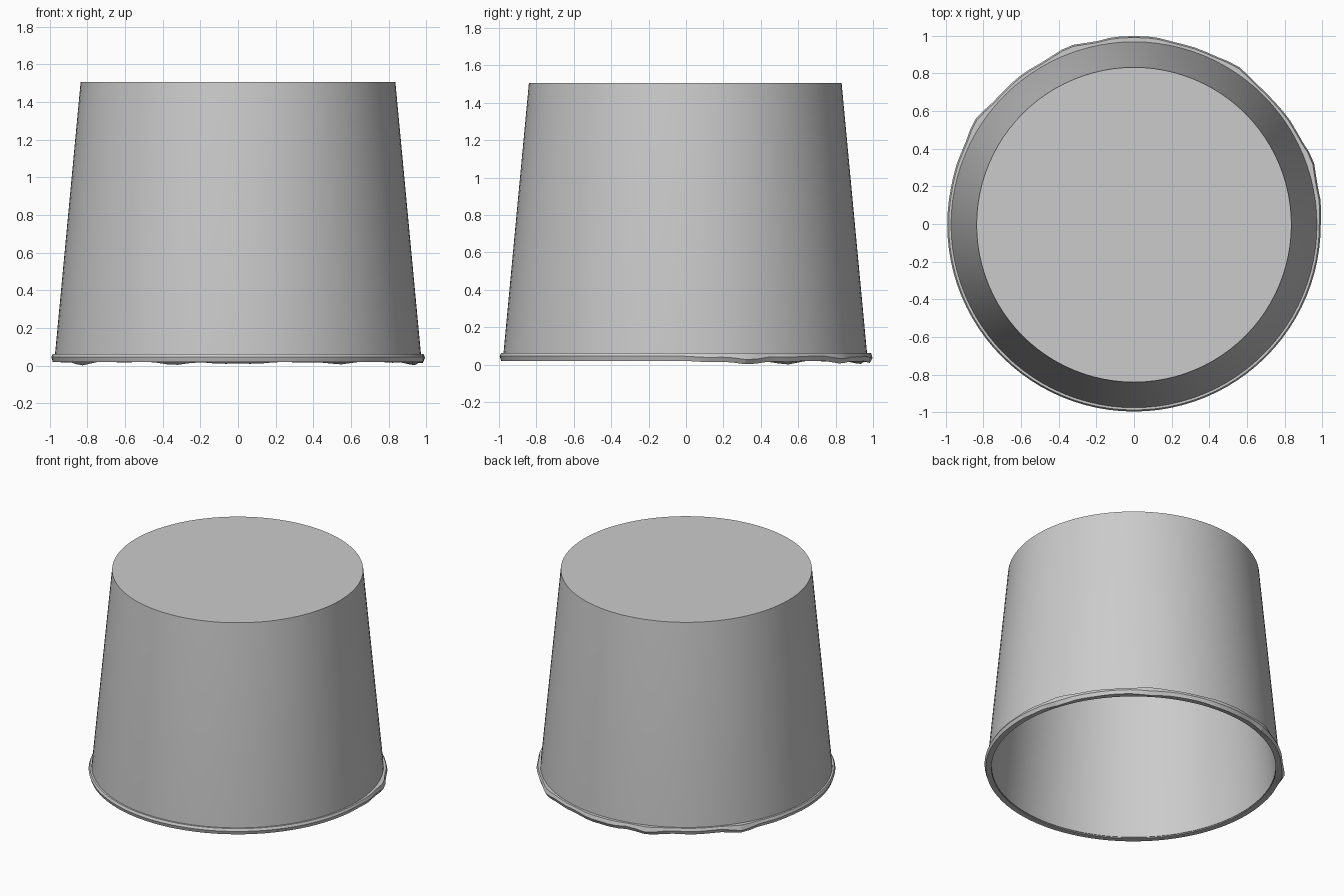
import bpy, bmesh, math

cube = bpy.data.objects.get("Cube")
if cube:
    bpy.data.objects.remove(cube, do_unlink=True)

SEGMENTS = 96
CENTRE_Y = -0.004

grey = bpy.data.materials.new("plain grey")
grey.use_nodes = True
COLOUR = (0.6, 0.6, 0.6, 1)
grey.diffuse_color = COLOUR
grey.node_tree.nodes["Principled BSDF"].inputs["Base Color"].default_value = COLOUR


def lathe(name, profile, closed=False, warp=None):
    """Spin (radius, height) points round z; open profiles get end caps."""
    bm = bmesh.new()
    rings = []
    for k, (r, z) in enumerate(profile):
        ring = []
        for i in range(SEGMENTS):
            a = math.tau * i / SEGMENTS
            rr, zz = warp(k, a, r, z) if warp else (r, z)
            ring.append(bm.verts.new((rr * math.cos(a), rr * math.sin(a) + CENTRE_Y, zz)))
        rings.append(ring)
    pairs = list(zip(rings, rings[1:]))
    if closed:
        pairs.append((rings[-1], rings[0]))
    else:
        bm.faces.new(rings[0])
        bm.faces.new(rings[-1])
    for a, b in pairs:
        for i in range(SEGMENTS):
            j = (i + 1) % SEGMENTS
            bm.faces.new((a[i], a[j], b[j], b[i]))
    bmesh.ops.recalc_face_normals(bm, faces=bm.faces)
    mesh = bpy.data.meshes.new(name)
    bm.to_mesh(mesh)
    bm.free()
    mesh.materials.append(grey)
    obj = bpy.data.objects.new(name, mesh)
    bpy.context.collection.objects.link(obj)
    bpy.ops.object.select_all(action="DESELECT")
    obj.select_set(True)
    bpy.context.view_layer.objects.active = obj
    bpy.ops.object.shade_smooth_by_angle(angle=math.radians(15))
    return obj


# Tapered hollow shell: outer top, down the outside, up the inside, inner floor
lathe("bucket_shell", [(0.836, 1.505), (0.972, 0.06), (0.972, 0.03),
                       (0.946, 0.03), (0.815, 1.485)])

# Ragged burrs along the back of the rim: angle -> outward bulge
BURRS = {8: 0.008, 20: 0.022, 33: 0.006, 57: 0.016, 70: 0.004, 85: 0.013,
         95: 0.013, 110: 0.02, 128: 0.004, 147: 0.022, 160: 0.004}


def burr(k, a, r, z):
    if k in (1, 2, 3):
        deg = math.degrees(a)
        for at, bulge in BURRS.items():
            t = max(0, 1 - abs(deg - at) / 8)
            r += bulge * t * (1 if k < 3 else 0.4)
            if k > 1:
                z -= bulge * t * 0.95
    return r, max(z, 0)


# Rim lip round the open end
lathe("rim", [(0.965, 0.062), (0.984, 0.062), (0.992, 0.045), (0.984, 0.02), (0.946, 0.02)],
      closed=True, warp=burr)
